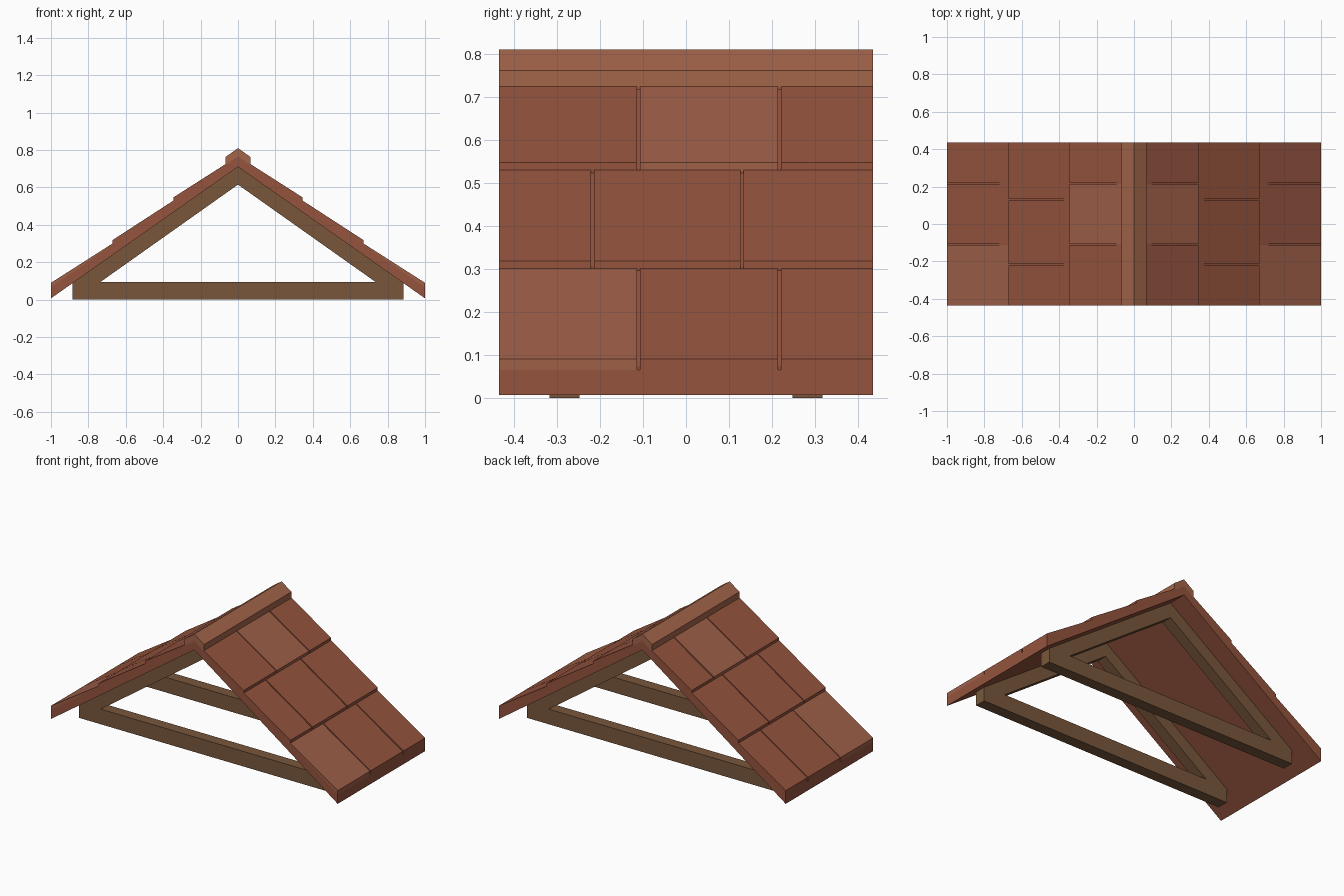
import bpy

if "Cube" in bpy.data.objects:
    bpy.data.objects.remove(bpy.data.objects["Cube"])

HALF = 0.435   # half depth of the roof
GAP = 0.007    # joint between neighbouring tiles


def material(name, color):
    m = bpy.data.materials.new(name)
    m.diffuse_color = (*color, 1)
    m.use_nodes = True
    m.node_tree.nodes["Principled BSDF"].inputs["Base Color"].default_value = m.diffuse_color
    return m


CLAY = material("clay", (0.30, 0.088, 0.048))
LIGHT = material("light_clay", (0.345, 0.115, 0.064))
RIDGE = material("ridge_clay", (0.37, 0.13, 0.068))
WOOD = material("wood", (0.19, 0.094, 0.044))


def prism(name, profile, y0, y1, mat):
    """Extrude a counter-clockwise xz profile from y0 to y1."""
    area = sum(a[0] * b[1] - b[0] * a[1]
               for a, b in zip(profile, profile[1:] + profile[:1]))
    if area < 0:
        profile = profile[::-1]
    n = len(profile)
    verts = [(x, y, z) for y in (y0, y1) for x, z in profile]
    faces = [list(range(n)), list(range(2 * n - 1, n - 1, -1))]
    faces += [[i, i + n, (i + 1) % n + n, (i + 1) % n] for i in range(n)]
    me = bpy.data.meshes.new(name)
    me.from_pydata(verts, [], faces)
    me.materials.append(mat)
    ob = bpy.data.objects.new(name, me)
    bpy.context.collection.objects.link(ob)
    return ob


def mirrored(profile, s):
    return [(s * x, z) for x, z in profile]


# Roof deck under the tiles
deck = [(-1, 0.007), (0, 0.71), (1, 0.007), (1, 0.065), (0, 0.765), (-1, 0.065)]
prism("roof_deck", deck, -HALF, HALF, CLAY)

# Wedge-shaped tile courses: x and z of low edge, x and z of high edge, joints, light tile
courses = [
    (1.00, 0.065, 0.090, 0.67, 0.296, 0.301, (-0.11, 0.217), 0),
    (0.67, 0.296, 0.319, 0.345, 0.5235, 0.530, (-0.218, 0.13), None),
    (0.345, 0.5235, 0.547, 0.06, 0.723, 0.729, (-0.11, 0.217), 1),
]
for side, s in (("right", 1), ("left", -1)):
    for c, (xa, za, ta, xb, zb, tb, joints, light) in enumerate(courses):
        profile = mirrored([(xa, za), (xa, ta), (xb, tb), (xb, zb)], s)
        starts = [-HALF] + [j + GAP / 2 for j in joints]
        ends = [j - GAP / 2 for j in joints] + [HALF]
        for k, (y0, y1) in enumerate(zip(starts, ends)):
            prism(f"tile_{side}_{c}_{k}", profile, y0, y1,
                  LIGHT if k == light else CLAY)

# Ridge cap
cap = [(-0.068, 0.717), (0, 0.765), (0.068, 0.717),
       (0.068, 0.762), (0, 0.81), (-0.068, 0.762)]
prism("ridge_cap", cap, -HALF, HALF, RIDGE)

# Two timber trusses
tie = [(-0.885, 0), (0.885, 0), (0.885, 0.088), (0.875, 0.095),
       (-0.875, 0.095), (-0.885, 0.088)]
rafter = [(0, 0.615), (0.735, 0.095), (0.875, 0.095), (0, 0.71)]
for where, y in (("front", -0.283), ("back", 0.283)):
    prism(f"{where}_tie_beam", tie, y - 0.035, y + 0.035, WOOD)
    for side, s in (("right", 1), ("left", -1)):
        prism(f"{where}_{side}_rafter", mirrored(rafter, s), y - 0.035, y + 0.035, WOOD)
